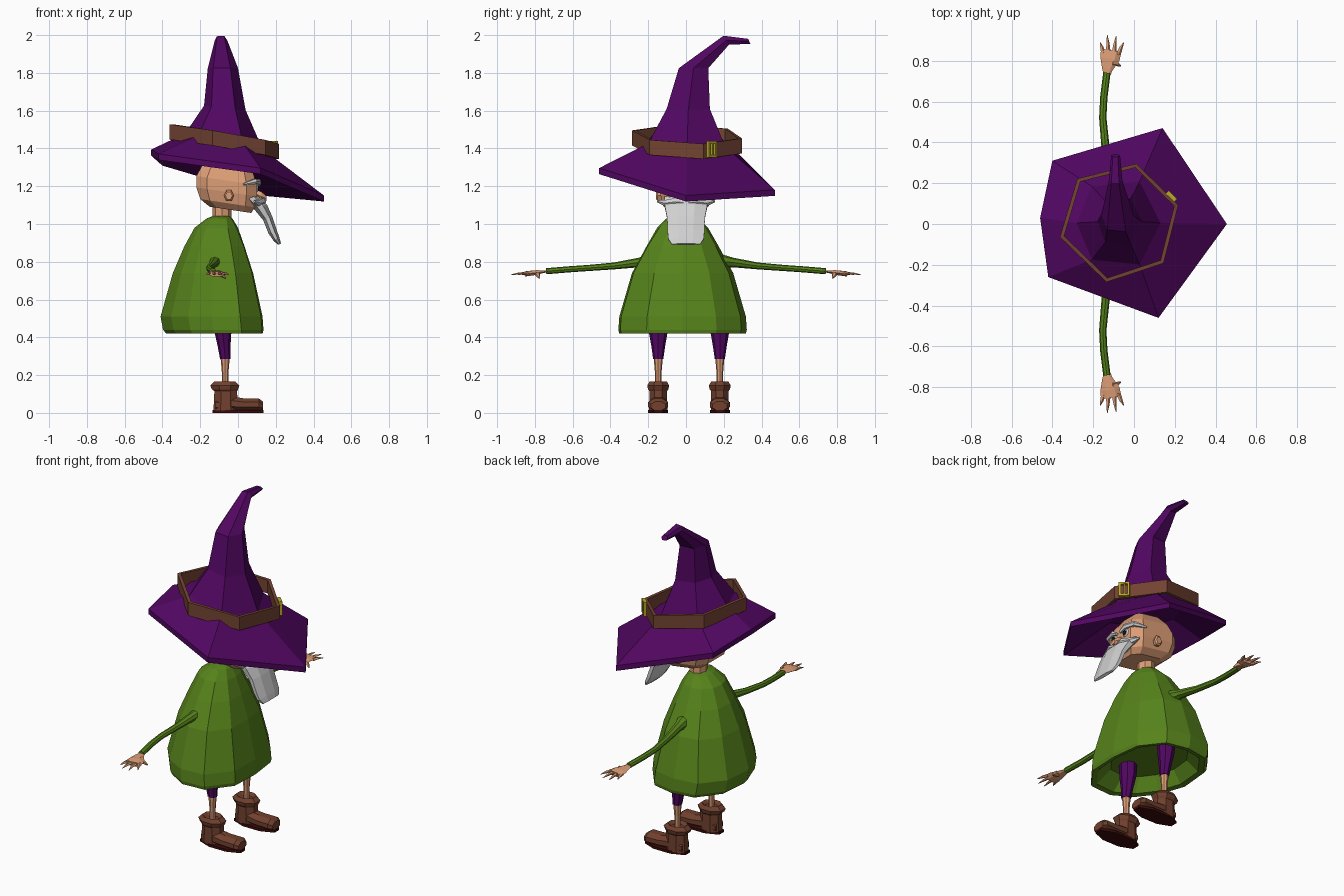
import bpy, bmesh, math
from mathutils import Vector as V


def material(name, r, g, b):
    m = bpy.data.materials.new(name)
    m.diffuse_color = (r, g, b, 1)
    return m


PURPLE = material("purple cloth", 0.083, 0.002, 0.12)
GREEN = material("green cloth", 0.095, 0.23, 0.011)
SKIN = material("skin", 0.73, 0.345, 0.185)
BOOT = material("boot leather", 0.165, 0.052, 0.027)
STRAP = material("strap leather", 0.17, 0.056, 0.032)
SOLE = material("dark red sole", 0.045, 0.003, 0.003)
GREY = material("grey hair", 0.64, 0.64, 0.64)
GOLD = material("gold", 0.50, 0.40, 0.02)
DARK = material("dark eye", 0.01, 0.008, 0.008)


def ring(c, u, v, n=8, off=0.0, angles=None):
    """Elliptical section around c spanned by u and v."""
    angles = angles or [off + 360 * i / n for i in range(n)]
    c, u, v = V(c), V(u), V(v)
    return [c + u * math.cos(math.radians(a)) + v * math.sin(math.radians(a)) for a in angles]


def flat(z, x0, x1, hy, n=8, off=0.0, y=0.0):
    """Horizontal section between x0 and x1, half width hy."""
    r = (x1 - x0) / 2
    k = 1 / math.cos(math.radians(off))
    return ring(((x0 + x1) / 2, y, z), (r * k, 0, 0), (0, hy * k, 0), n, off)


def part(name, mat, *lofts, mirror=False, y=0.0, cyclic=False):
    """Mesh from lofts, each a list of sections with the same point count."""
    bm = bmesh.new()
    for rings in lofts:
        vs = [[bm.verts.new(p) for p in r] for r in rings]
        n = len(vs[0])
        pairs = list(zip(vs, vs[1:])) + ([(vs[-1], vs[0])] if cyclic else [])
        for a, b in pairs:
            for i in range(n):
                j = (i + 1) % n
                bm.faces.new((a[i], a[j], b[j], b[i]))
        if not cyclic:
            bm.faces.new(vs[0][::-1])
            bm.faces.new(vs[-1])
    bmesh.ops.recalc_face_normals(bm, faces=bm.faces)
    me = bpy.data.meshes.new(name)
    bm.to_mesh(me)
    bm.free()
    me.materials.append(mat)
    ob = bpy.data.objects.new(name, me)
    bpy.context.collection.objects.link(ob)
    ob.location.y = y
    if mirror:
        m = ob.modifiers.new("mirror", "MIRROR")
        m.use_axis = (False, True, False)
    return ob


def tube(points, radii, n=6, flatness=1.0):
    """Sections along a path; flatness scales the vertical radius."""
    out = []
    for i, (p, r) in enumerate(zip(points, radii)):
        d = V(points[min(i + 1, len(points) - 1)]) - V(points[max(i - 1, 0)])
        side = d.cross(V((0, 0, 1))).normalized()
        out.append(ring(p, side * r, side.cross(d).normalized() * r * flatness, n))
    return out


def box(c, u, v, w):
    """Box with half-extent vectors u, v, w."""
    c, u, v, w = V(c), V(u), V(v), V(w)
    return [[c + w * s + u * a + v * b for a, b in ((-1, -1), (1, -1), (1, 1), (-1, 1))] for s in (-1, 1)]


# Hat: hollow tilted brim and a crooked cone
BRIM = [(0.455, 0.0, 1.135), (0.14, 0.47, 1.165), (-0.40, 0.31, 1.325),
        (-0.46, 0.03, 1.378), (-0.42, -0.26, 1.355), (0.12, -0.46, 1.28)]
CORNERS = [0, 60, 130, 180, 230, 300]


def brim(dz):
    return [V((x, y, z + dz)) for x, y, z in BRIM]


def cone(x, y, z, sx, sy, tx, ty):
    return ring((x, y, z), (sx, 0, sx * tx), (0, sy, sy * ty), angles=CORNERS)


part("hat", PURPLE, [
    cone(-0.075, 0.005, 1.39, 0.20, 0.21, -0.22, -0.08),
    brim(-0.016), brim(0.016),
    cone(-0.075, 0.005, 1.438, 0.205, 0.235, -0.2, -0.05),
    cone(-0.07, 0.012, 1.615, 0.11, 0.132, -0.1, 0),
    cone(-0.08, 0.04, 1.825, 0.08, 0.09, 0, 0),
    cone(-0.09, 0.213, 1.973, 0.033, 0.017, 0, -1.6),
    cone(-0.09, 0.335, 1.967, 0.022, 0.007, 0, -2.2)])

# Hexagonal hat strap with a buckle
HEX = [(-0.277, 0.222), (0.012, 0.296), (0.217, 0.093), (0.145, -0.192), (-0.135, -0.285), (-0.363, -0.064)]


def strap(scale, dz):
    return [V((-0.07 + (x + 0.07) * scale, 0.015 + (y - 0.015) * scale,
               1.476 - 0.17 * (x + 0.07) - 0.03 * y + dz)) for x, y in HEX]


part("hat_strap", STRAP, [strap(1, 0), strap(1, -0.08), strap(0.93, -0.08), strap(0.93, 0)], cyclic=True)
t, nrm, up = V((-0.707, 0.707, 0)), V((0.707, 0.707, 0)), V((0, 0, 1))
bc = V((0.184, 0.136, 1.396))
bars = [box(bc + t * 0.024 * s, t * 0.006, up * 0.042, nrm * 0.01) for s in (-1, 1)]
bars += [box(bc + up * 0.037 * s, t * 0.028, up * 0.006, nrm * 0.01) for s in (-1, 1)]
bars.append(box(bc, t * 0.004, up * 0.037, nrm * 0.009))
part("strap_buckle", GOLD, *bars)

# Boxy head with cut corners, neck, ears and nose
CUT = [s * 90 + a for s in range(4) for a in (33, 57)]


def head_ring(z, x0, x1, hy):
    r = (x1 - x0) / 2 / 0.839
    return ring(((x0 + x1) / 2, 0, z), (r, 0, -0.15 * r), (0, hy / 0.839, 0), angles=CUT)


part("head", SKIN, [head_ring(*r) for r in (
    (1.075, -0.15, 0.07, 0.09), (1.11, -0.20, 0.09, 0.122), (1.17, -0.22, 0.10, 0.135),
    (1.23, -0.22, 0.10, 0.135), (1.29, -0.19, 0.08, 0.115), (1.35, -0.14, 0.03, 0.07))])
part("neck", SKIN, [flat(z, -0.135, -0.035, 0.05) for z in (1.0, 1.12)])
part("ears", SKIN, [ring((-0.048, y, 1.15), (r, 0, 0), (0, 0, r * 1.3), 6)
                    for y, r in ((0.12, 0.018), (0.15, 0.026), (0.158, 0.018))], mirror=True)
part("nose", SKIN, [ring((x, 0, z), (0, r, 0), (0, 0, r), 6) for x, z, r in (
    (0.08, 1.165, 0.022), (0.125, 1.145, 0.03), (0.15, 1.135, 0.015))])

# Eyes, brows, sideburns, moustache and beard
part("eyes", GREY, [ring((x, 0.048, 1.19), (0, r, 0), (0, 0, r), 8)
                    for x, r in ((0.07, 0.026), (0.10, 0.024), (0.107, 0.016))], mirror=True)
part("pupils", DARK, [ring((x, 0.048, 1.188), (0, 0.014, 0), (0, 0, 0.014), 6)
                      for x in (0.104, 0.112)], mirror=True)
part("brows", GREY, tube([(0.112, 0.012, 1.205), (0.107, 0.05, 1.225), (0.09, 0.11, 1.225), (0.03, 0.145, 1.21)],
                         [0.008, 0.016, 0.016, 0.006]), mirror=True)
part("moustache", GREY, tube([(0.125, 0.0, 1.112), (0.125, 0.05, 1.118), (0.108, 0.105, 1.11), (0.085, 0.15, 1.12)],
                             [0.018, 0.024, 0.02, 0.006]), mirror=True)
part("beard", GREY, [ring((x, 0, z), (d, 0, d * 0.4), (0, w * 1.08, 0), 8, 22.5) for x, z, w, d in (
    (0.07, 1.14, 0.115, 0.035), (0.12, 1.09, 0.112, 0.036), (0.157, 1.03, 0.10, 0.026),
    (0.183, 0.96, 0.098, 0.024), (0.203, 0.92, 0.094, 0.018), (0.22, 0.893, 0.075, 0.009))])


# Bell-shaped robe with a recessed underside; its plan is uneven at the corners
QUADRANT = [0.055, 0.08, -0.085, 0.12]


def robe_ring(z, x0, x1, hy):
    c = V(((x0 + x1) / 2, -0.018, z))
    amount = 1.0 if z < 0.9 else 0.5
    out = []
    for i, p in enumerate(flat(z, x0, x1, hy, 12, y=-0.018)):
        k = QUADRANT[i // 3] if i % 3 else 0
        out.append(c + (p - c) * (1 + k * amount))
    return out


part("robe", GREEN, [robe_ring(*r) for r in (
    (0.50, -0.30, 0.04, 0.23), (0.425, -0.35, 0.105, 0.305),
    (0.42, -0.38, 0.13, 0.335), (0.44, -0.397, 0.135, 0.34),
    (0.51, -0.41, 0.13, 0.335), (0.74, -0.345, 0.08, 0.268), (0.88, -0.285, 0.035, 0.192),
    (0.98, -0.23, 0.0, 0.135), (1.03, -0.165, -0.03, 0.085), (1.043, -0.13, -0.05, 0.04))])

# Sleeves
part("sleeves", GREEN, tube(
    [(-0.11, 0.16, 0.803), (-0.118, 0.20, 0.80), (-0.124, 0.25, 0.796), (-0.14, 0.38, 0.778), (-0.153, 0.52, 0.767),
     (-0.148, 0.62, 0.76), (-0.133, 0.74, 0.75)],
    [0.038, 0.04, 0.028, 0.02, 0.018, 0.018, 0.018], 8, 0.9), mirror=True)

# Hands with four fingers and a thumb
palm = tube([(-0.134, 0.72, 0.75), (-0.13, 0.76, 0.747), (-0.118, 0.81, 0.741), (-0.112, 0.85, 0.736)],
            [0.013, 0.027, 0.048, 0.05], 6, 0.3)
fingers = [tube([(bx, 0.83, 0.738), ((bx + tx) / 2, (0.84 + ty) / 2, 0.738), (tx, ty, 0.732)],
                [0.013, 0.009, 0.002], 5, 0.7)
           for bx, tx, ty in ((-0.15, -0.166, 0.89), (-0.126, -0.131, 0.925),
                              (-0.1, -0.087, 0.922), (-0.078, -0.05, 0.89))]
thumb = tube([(-0.11, 0.79, 0.743), (-0.085, 0.785, 0.73), (-0.065, 0.775, 0.713)], [0.018, 0.012, 0.004], 5)
part("hands", SKIN, palm, thumb, *fingers, mirror=True)


# Legs and trousers
def at_leg(rings):
    return [[p + V((0, 0.163, 0)) for p in r] for r in rings]


OFF = 0.016
part("trousers", PURPLE, at_leg([flat(z, a, b, w) for z, a, b, w in (
    (0.285, -0.095, -0.04, 0.027), (0.35, -0.107, -0.04, 0.036), (0.43, -0.125, -0.035, 0.05),
    (0.52, -0.13, -0.03, 0.055))]), mirror=True, y=OFF)
part("shins", SKIN, at_leg([flat(z, -0.068 - r, -0.068 + r, r) for z, r in (
    (0.14, 0.016), (0.22, 0.018), (0.30, 0.025))]), mirror=True, y=OFF)

# Boots: flared cuff and shaft, rounded foot, sole
shaft = at_leg([flat(z, a, b, w, 8, 22.5) for z, a, b, w in (
    (0.012, -0.13, 0.0, 0.048), (0.115, -0.125, -0.005, 0.046), (0.125, -0.138, 0.0, 0.054),
    (0.145, -0.147, 0.008, 0.058), (0.167, -0.125, -0.015, 0.045), (0.15, -0.10, -0.035, 0.03))])
foot = at_leg([ring((x, 0, (h + 0.012) / 2), (0, w * 1.08, 0), (0, 0, (h - 0.012) / 1.8), 8, 22.5)
               for x, w, h in ((-0.12, 0.038, 0.07), (-0.04, 0.046, 0.088), (0.03, 0.05, 0.076),
                               (0.11, 0.053, 0.075), (0.132, 0.038, 0.06))])
part("boots", BOOT, shaft, foot, mirror=True, y=OFF)
part("soles", SOLE, at_leg([flat(z, -0.136, 0.136, 0.053, 8, 22.5) for z in (0.0, 0.015)]),
     mirror=True, y=OFF)
